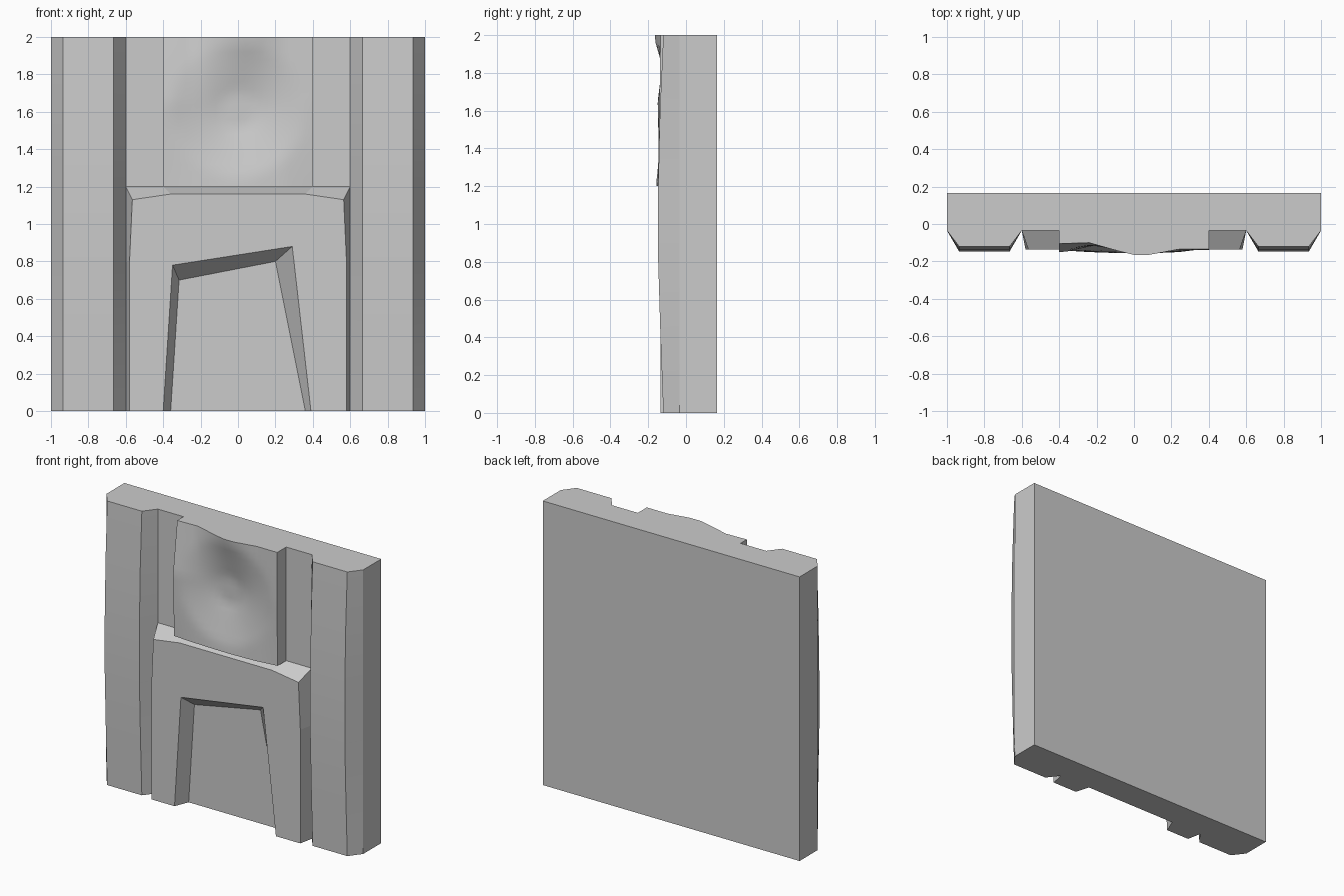
import bpy, bmesh, math

if "Cube" in bpy.data.objects:
    bpy.data.objects.remove(bpy.data.objects["Cube"])

BACK, BASE, FACE = 0.165, -0.035, -0.135


def make(name, verts, faces, smooth=False):
    mesh = bpy.data.meshes.new(name)
    mesh.from_pydata(verts, [], faces)
    bm = bmesh.new()
    bm.from_mesh(mesh)
    bmesh.ops.remove_doubles(bm, verts=bm.verts, dist=1e-5)
    bmesh.ops.recalc_face_normals(bm, faces=bm.faces)
    bm.to_mesh(mesh)
    bm.free()
    obj = bpy.data.objects.new(name, mesh)
    bpy.context.collection.objects.link(obj)
    if smooth:
        bpy.context.view_layer.objects.active = obj
        obj.select_set(True)
        bpy.ops.object.shade_smooth_by_angle(angle=math.radians(30))
        obj.select_set(False)
    return obj


def bridge(n, a, b, closed=True):
    """Quads joining two loops of n vertices starting at indices a and b."""
    return [(a + i, a + (i + 1) % n, b + (i + 1) % n, b + i)
            for i in range(n if closed else n - 1)]


def lerp_list(xs, ys, x):
    for i in range(len(xs) - 1):
        if x <= xs[i + 1] + 1e-6:
            t = (x - xs[i]) / (xs[i + 1] - xs[i])
            return ys[i] + t * (ys[i + 1] - ys[i])
    return ys[-1]


# Backing slab, left open at the front where the raised parts cover it
rect = [(-1, 0), (1, 0), (1, 2), (-1, 2)]
slab_verts = [(x, y, z) for y in (BACK, BASE) for x, z in rect]
make("backing_slab", slab_verts, bridge(4, 0, 4) + [(0, 1, 2, 3)])

# Recessed surfaces beside the panel and inside the doorway
inner = [(0.36, 0), (0.2, 0.8), (-0.315, 0.7), (-0.36, 0)]


def flat(name, pts):
    # Faces the front (-y) when points run anticlockwise seen from the front
    mesh = bpy.data.meshes.new(name)
    mesh.from_pydata([(x, BASE, z) for x, z in pts], [], [tuple(range(len(pts)))])
    bpy.context.collection.objects.link(bpy.data.objects.new(name, mesh))


flat("door_recess", inner)
for side, x0, x1 in (("left", -0.6, -0.4), ("right", 0.4, 0.6)):
    flat("recess_" + side, [(x0, 1.2), (x1, 1.2), (x1, 2), (x0, 2)])

# Bulging side pilasters, mirrored
stations = [(0, -0.12), (0.4, -0.135), (0.8, -0.147), (1.2, -0.147), (1.6, -0.138), (2, -0.12)]
pv, pf = [], []
for k, (z, y) in enumerate(stations):
    pv += [(-1, BASE, z), (-0.935, y, z), (-0.665, y, z), (-0.6, BASE, z)]
    if k:
        pf += bridge(4, 4 * k - 4, 4 * k, closed=False)
last = len(pv) - 4
pf += [(0, 1, 2, 3), tuple(range(last, last + 4))]
pilaster = make("pilasters", pv, pf, smooth=True)
pilaster.modifiers.new("Mirror", "MIRROR").use_mirror_merge = False

# Crooked door surround with chamfered edges
outer_base = [(-0.6, 0), (-0.6, 0.8), (-0.6, 1.2), (-0.4, 1.2),
              (0.4, 1.2), (0.6, 1.2), (0.6, 0.8), (0.6, 0)]
outer_face = [(-0.58, 0), (-0.58, 0.8), (-0.565, 1.13), (-0.36, 1.16),
              (0.36, 1.16), (0.565, 1.13), (0.58, 0.8), (0.58, 0)]
door_face = [(0.39, 0), (0.29, 0.88), (-0.35, 0.78), (-0.4, 0)]
dv = [(x, BASE, z) for x, z in outer_base + inner]
dv += [(x, FACE, z) for x, z in outer_face + door_face]
make("door_surround", dv, bridge(12, 0, 12) + [tuple(range(12, 24))])

# Uneven upper panel with a central hollow
cols = [-0.4, -0.24, -0.1, 0, 0.08, 0.24, 0.4]
top_row = [-0.105, -0.10, -0.14, -0.165, -0.165, -0.135, -0.135]
mid_row = [-0.15, -0.14, -0.135, -0.135, -0.135, -0.14, -0.14]
low_row = [-0.14, -0.15, -0.155, -0.157, -0.157, -0.15, -0.13]
N = 20


def panel_y(x, z):
    rows = [lerp_list(cols, r, x) for r in (low_row, mid_row, top_row)]
    y = lerp_list([1.2, 1.65, 2.0], rows, z)
    t = min(1, max(0, (math.hypot(x, z - 1.61) - 0.1) / 0.26))
    return -0.09 + (y + 0.09) * t ** 0.8


gv = []
for j in range(N + 1):
    for i in range(N + 1):
        x, z = -0.4 + 0.8 * i / N, 1.2 + 0.8 * j / N
        gv.append((x, panel_y(x, z), z))
M = N + 1
gf = [(j * M + i, j * M + i + 1, (j + 1) * M + i + 1, (j + 1) * M + i)
      for j in range(N) for i in range(N)]
rim = ([i for i in range(N)] + [j * M + N for j in range(N)]
       + [N * M + i for i in range(N, 0, -1)] + [j * M for j in range(N, 0, -1)])
start = len(gv)
gv += [(gv[k][0], BASE, gv[k][2]) for k in rim]
n = len(rim)
gf += [(rim[k], start + k, start + (k + 1) % n, rim[(k + 1) % n]) for k in range(n)]
make("upper_panel", gv, gf, smooth=True)
